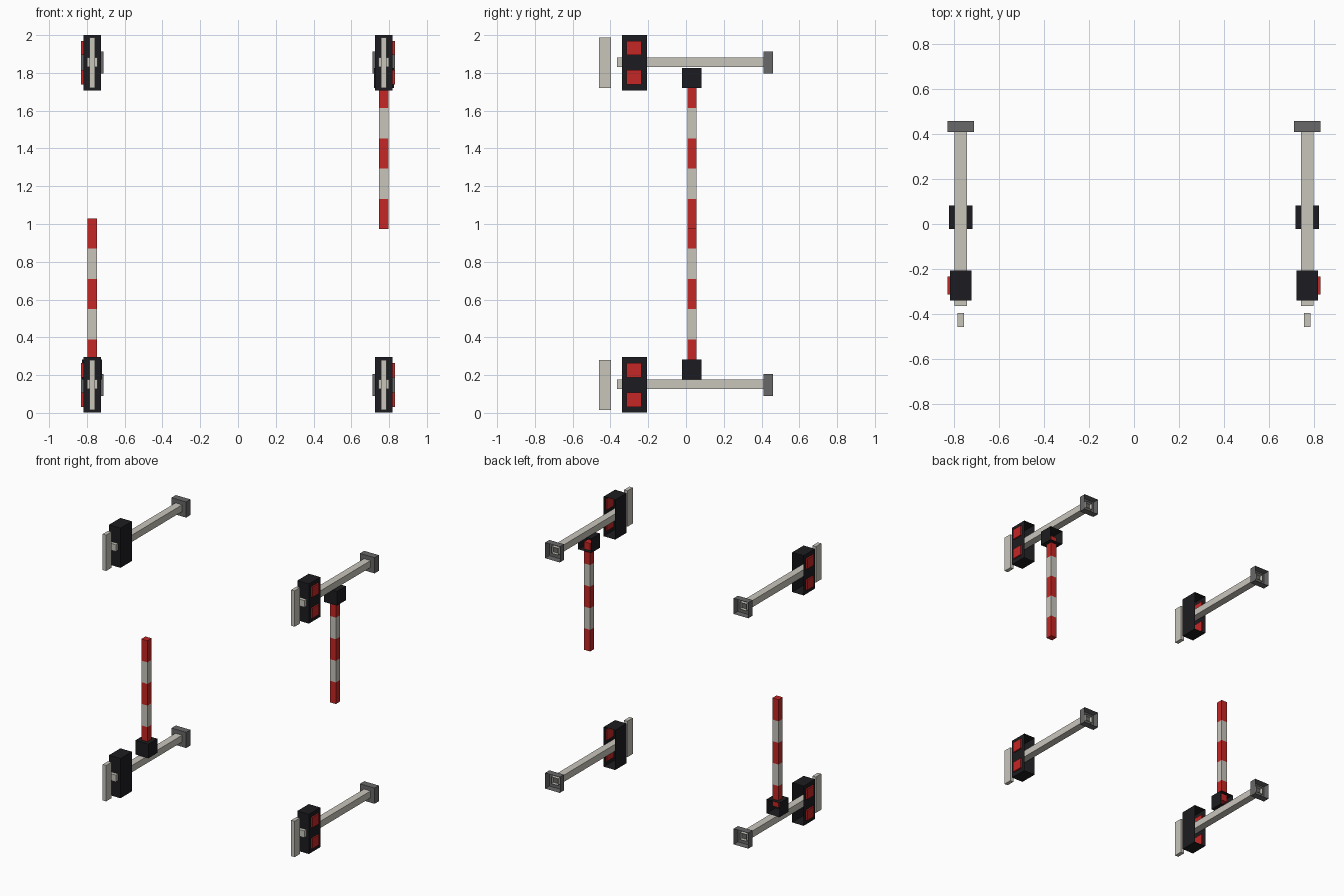
import bpy, bmesh
from mathutils import Vector

if "Cube" in bpy.data.objects:
    bpy.data.objects.remove(bpy.data.objects["Cube"])


def material(name, rgb):
    m = bpy.data.materials.new(name)
    m.diffuse_color = (*rgb, 1)
    m.use_nodes = True
    m.node_tree.nodes["Principled BSDF"].inputs["Base Color"].default_value = m.diffuse_color
    return m


BLACK = material("black", (0.012, 0.012, 0.015))
RED = material("red", (0.55, 0.02, 0.018))
CREAM = material("cream", (0.58, 0.56, 0.50))
GREY = material("grey", (0.14, 0.14, 0.14))


def box(name, xr, yr, zr, mat, open_back=False):
    """Box from axis ranges; open_back leaves off the +y face."""
    lo = Vector(map(min, (xr, yr, zr)))
    hi = Vector(map(max, (xr, yr, zr)))
    bm = bmesh.new()
    bmesh.ops.create_cube(bm, size=1)
    centre = (lo + hi) / 2
    for v in bm.verts:
        v.co = Vector(a * b for a, b in zip(v.co, hi - lo))
    if open_back:
        bm.normal_update()
        back = [f for f in bm.faces if f.normal.y > 0.9]
        bmesh.ops.delete(bm, geom=back, context='FACES_ONLY')
    mesh = bpy.data.meshes.new(name)
    bm.to_mesh(mesh)
    bm.free()
    mesh.materials.append(mat)
    ob = bpy.data.objects.new(name, mesh)
    ob.location = centre
    bpy.context.collection.objects.link(ob)
    return ob


def around(c, half):
    return (c - half, c + half)


X = 0.772
LOW, HIGH = 0.148, 1.854

# Four signal arms, one at each corner
for side in (-1, 1):
    x = side * X
    for z in (LOW, HIGH):
        box("arm", around(x, 0.027), (-0.365, 0.435), around(z + 0.003, 0.025), CREAM, True)
        box("end_cap", around(x, 0.06), (0.41, 0.46), around(z, 0.058), GREY, True)
        box("lamp_housing", around(x, 0.047), (-0.34, -0.207), around(z, 0.147), BLACK, True)
        box("front_plate", around(x, 0.014), (-0.46, -0.397), around(z, 0.133), CREAM)
        # Red lamps set through the outer wall
        for dz in (-0.078, 0.078):
            box("lamp", (x + side * 0.038, x + side * 0.058), (-0.314, -0.235),
                around(z + dz, 0.038), RED)

# Striped posts: one rises on the left, one hangs on the right
for side, z, up in ((-1, LOW, 1), (1, HIGH, -1)):
    x = side * X
    box("post_base", around(x, 0.053), (-0.022, 0.083),
        (z + up * 0.029, z + up * 0.134), BLACK, True)
    start, step = z + up * 0.081, 0.16
    for i in range(5):
        box("post_stripe", around(x, 0.025), around(0.031, 0.024),
            (start + up * i * step, start + up * (i + 1) * step),
            CREAM if i % 2 else RED)
